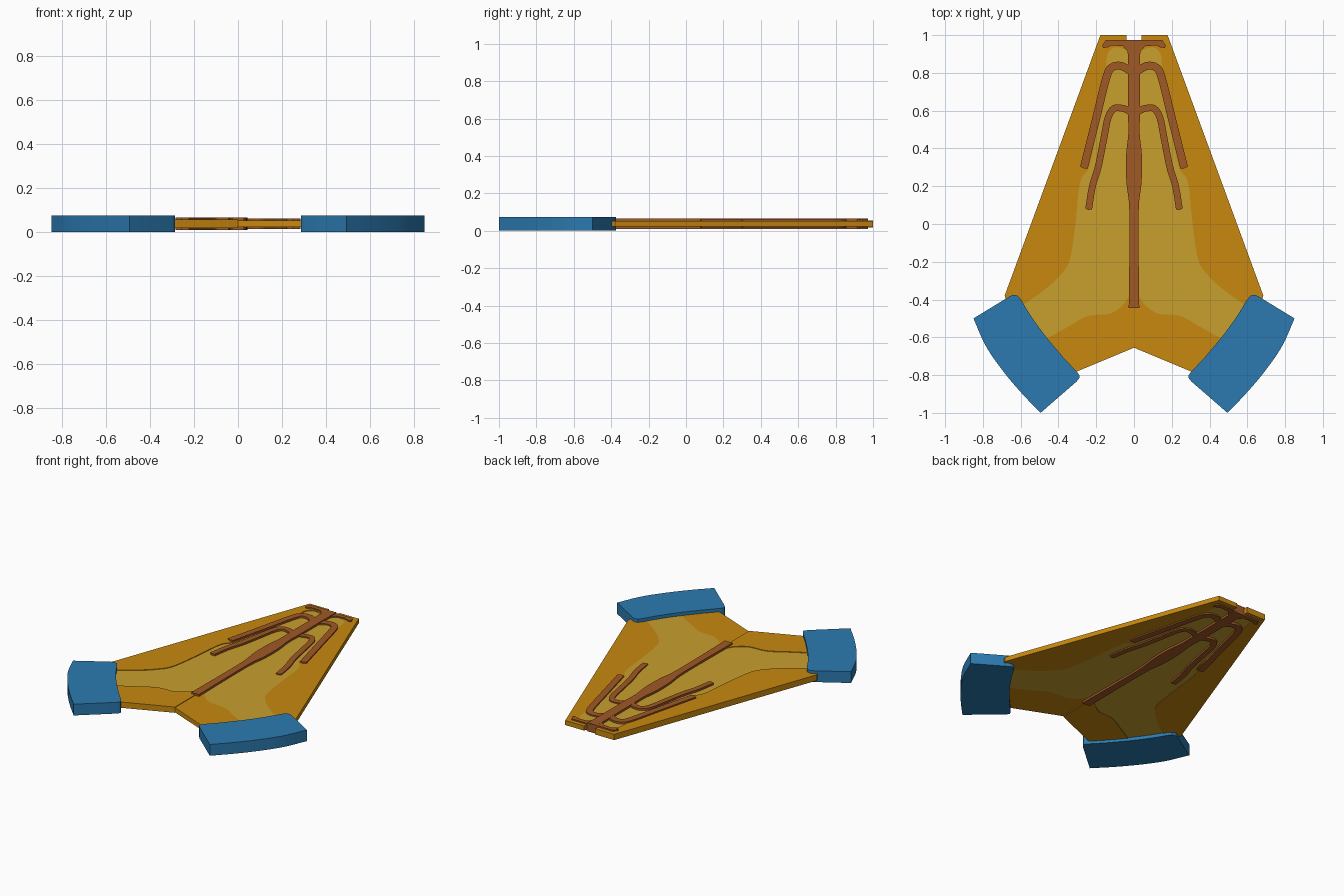
import bpy
import bmesh
import math
from mathutils import Vector

cube = bpy.data.objects.get("Cube")
if cube:
    bpy.data.objects.remove(cube, do_unlink=True)

MID = 0.037  # middle height shared by every layer


def material(name, rgb):
    m = bpy.data.materials.new(name)
    m.use_nodes = True
    m.diffuse_color = (*rgb, 1)
    m.node_tree.nodes["Principled BSDF"].inputs["Base Color"].default_value = (*rgb, 1)
    return m


ORANGE = material("amber orange", (0.58, 0.25, 0.005))
YELLOW = material("olive yellow", (0.58, 0.35, 0.027))
BROWN = material("rust brown", (0.35, 0.098, 0.018))
BLUE = material("mid blue", (0.025, 0.195, 0.434))


def spline(points, steps=5):
    """Smooth curve passing through the points."""
    p = [Vector(q) for q in points]
    p = [2 * p[0] - p[1]] + p + [2 * p[-1] - p[-2]]
    out = []
    for a, b, c, d in zip(p, p[1:], p[2:], p[3:]):
        for i in range(steps):
            t = i / steps
            out.append(0.5 * (2 * b + (c - a) * t + (2 * a - 5 * b + 4 * c - d) * t ** 2
                              + (3 * b - a - 3 * c + d) * t ** 3))
    return out + [p[-2]]


def ribbon(path, width):
    """Outline of a constant-width strip along a path, with a slightly rounded tip."""
    left, right = [], []
    for i, q in enumerate(path):
        d = (path[min(i + 1, len(path) - 1)] - path[max(i - 1, 0)]).normalized()
        n = Vector((-d.y, d.x)) * width / 2
        left.append(q + n)
        right.append(q - n)
    tip = path[-1] + (path[-1] - path[-2]).normalized() * width * 0.15
    return left + [tip] + right[::-1]


def slab(name, outline, half, mat, side=1):
    """Extrude an outline equally above and below the middle height."""
    bm = bmesh.new()
    face = bm.faces.new([bm.verts.new((side * x, y, MID - half)) for x, y in outline])
    grown = bmesh.ops.extrude_face_region(bm, geom=[face])["geom"]
    bmesh.ops.translate(bm, vec=(0, 0, 2 * half),
                        verts=[v for v in grown if isinstance(v, bmesh.types.BMVert)])
    bmesh.ops.recalc_face_normals(bm, faces=bm.faces)
    mesh = bpy.data.meshes.new(name)
    bm.to_mesh(mesh)
    bm.free()
    mesh.materials.append(mat)
    mesh.shade_smooth()
    mesh.set_sharp_from_angle(angle=math.radians(30))
    obj = bpy.data.objects.new(name, mesh)
    bpy.context.collection.objects.link(obj)
    return obj


# Edges between the inner panel and the surrounding border
outer_edge = spline([(0.03, 0.92), (0.10, 0.935), (0.14, 0.9), (0.15, 0.82), (0.19, 0.55),
                     (0.235, 0.31), (0.285, 0.22), (0.31, 0), (0.34, -0.19), (0.39, -0.27),
                     (0.47, -0.345), (0.595, -0.435), (0.64, -0.47)])
inner_edge = spline([(0.5, -0.625), (0.46, -0.605), (0.36, -0.55), (0.245, -0.487),
                     (0.13, -0.475), (0.06, -0.43), (0.025, -0.38)])

panel = [(0, 0.92)] + outer_edge + inner_edge + [(0, -0.38)]
side_border = [(0, 0.92), (0, 0.97), (0.04, 0.97), (0.04, 1), (0.178, 1), (0.685, -0.38),
               (0.67, -0.42), (0.66, -0.47)] + outer_edge[::-1]
fork_border = [(0, -0.38), (0, -0.655), (0.30, -0.78), (0.36, -0.80)] + inner_edge

# Curved pad at the end of each branch
pad = (spline([(0.85, -0.5), (0.785, -0.645), (0.7, -0.77), (0.6, -0.89), (0.495, -1)])
       + spline([(0.305, -0.835), (0.287, -0.81), (0.30, -0.785)], 3)
       + spline([(0.375, -0.705), (0.475, -0.585), (0.55, -0.48), (0.595, -0.405)])
       + spline([(0.615, -0.38), (0.64, -0.375), (0.665, -0.387)], 3))

# Branching ribs, from the stem outward
long_rib = ribbon(spline([(0, 0.795), (0.03, 0.817), (0.07, 0.837), (0.115, 0.83),
                          (0.145, 0.78), (0.2, 0.56), (0.265, 0.3)]), 0.042)
short_rib = ribbon(spline([(0, 0.575), (0.03, 0.6), (0.065, 0.613), (0.108, 0.61),
                           (0.138, 0.56), (0.16, 0.45), (0.19, 0.3), (0.22, 0.2),
                           (0.24, 0.08)]), 0.036)
top_bar = [(0, 0.973), (0.15, 0.973), (0.168, 0.945), (0.163, 0.932), (0.14, 0.935),
           (0.12, 0.945), (0.06, 0.942), (0.035, 0.915), (0, 0.915)]

for label, side in (("left", 1), ("right", -1)):
    # The right half has a thicker border, leaving its panel recessed
    border_half = 0.015 if side > 0 else 0.019
    rib_half = 0.023 if side > 0 else 0.028
    slab(label + "_panel", panel, 0.015, YELLOW, side)
    slab(label + "_side_border", side_border, border_half, ORANGE, side)
    slab(label + "_fork_border", fork_border, border_half, ORANGE, side)
    slab(label + "_end_pad", pad, 0.037, BLUE, side)
    slab(label + "_long_rib", long_rib, rib_half, BROWN, side)
    slab(label + "_short_rib", short_rib, rib_half, BROWN, side)
    slab(label + "_top_bar", top_bar, rib_half, BROWN, side)

# Central stem with a gentle swelling
stem_side = spline([(0.034, 0.972), (0.032, 0.8), (0.032, 0.6), (0.03, 0.48), (0.042, 0.36),
                    (0.04, 0.22), (0.026, 0.1), (0.024, -0.1), (0.028, -0.445)])
slab("central_stem", stem_side + [Vector((-q.x, q.y)) for q in reversed(stem_side)],
     0.0285, BROWN)
